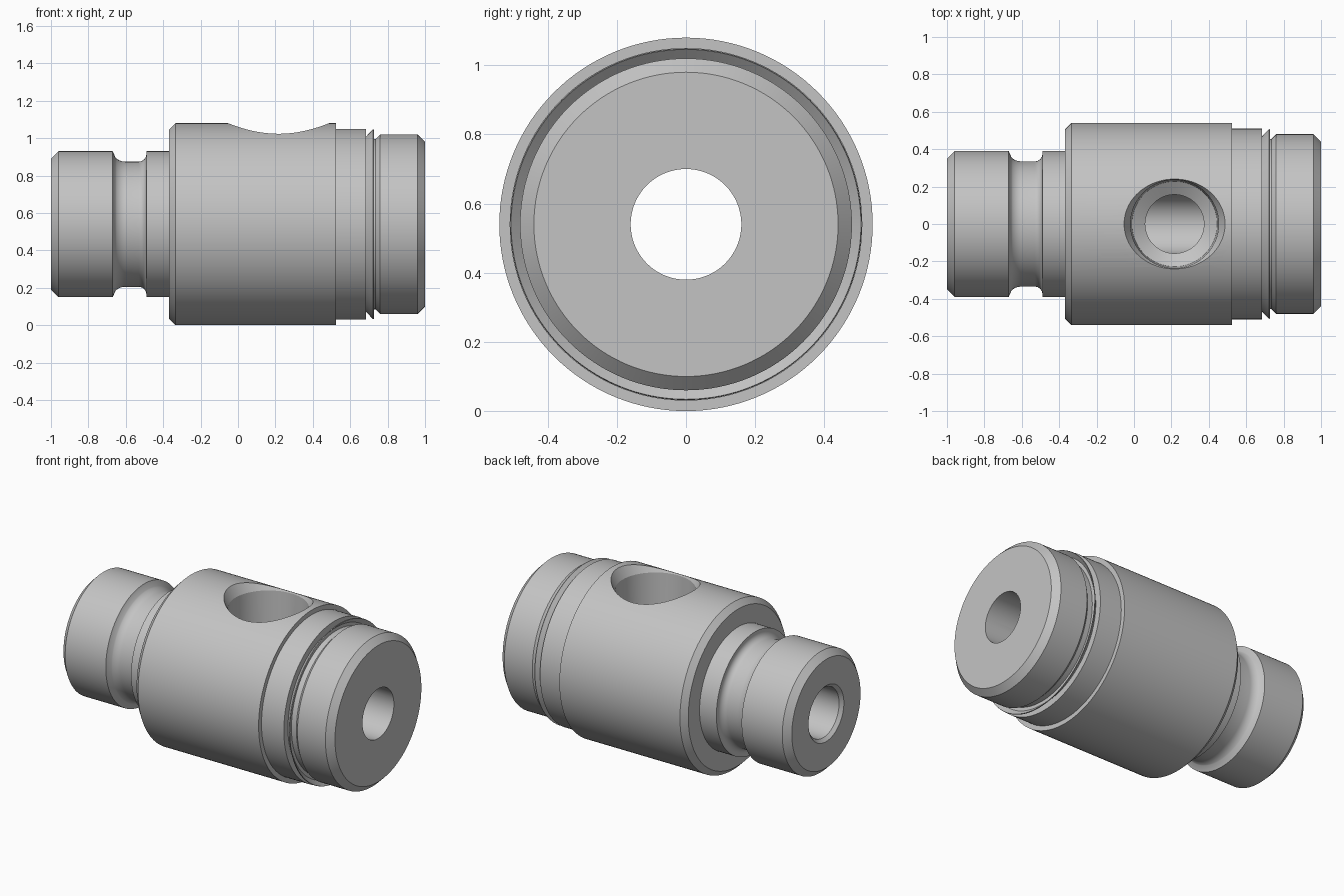
import bpy, bmesh, math
from mathutils import Vector

cube = bpy.data.objects.get("Cube")
if cube:
    bpy.data.objects.remove(cube, do_unlink=True)

AXIS_Z = 0.54      # height of the turning axis
BORE = 0.16        # through bore radius
PORT_X = 0.217     # position of the side port

steel = bpy.data.materials.new("machined grey")
steel.use_nodes = True
grey = (0.55, 0.55, 0.55, 1)
steel.diffuse_color = grey
steel.node_tree.nodes["Principled BSDF"].inputs["Base Color"].default_value = grey


def arc(cx, cr, radius, start, end, steps=8):
    """Fillet points in the (along, radius) plane, angles in degrees."""
    angles = [math.radians(start + (end - start) * i / steps) for i in range(steps + 1)]
    return [(cx + radius * math.cos(a), cr + radius * math.sin(a)) for a in angles]


def lathe(name, profile, axis, side, origin, segments=128):
    """Revolve a closed (along, radius) profile about an axis."""
    bm = bmesh.new()
    axis, side, origin = Vector(axis), Vector(side), Vector(origin)
    verts = [bm.verts.new(origin + axis * a + side * r) for a, r in profile]
    edges = [bm.edges.new((v, verts[i - 1])) for i, v in enumerate(verts)]
    bmesh.ops.spin(bm, geom=verts + edges, cent=origin, axis=axis,
                   angle=math.tau, steps=segments, use_merge=False)
    bmesh.ops.remove_doubles(bm, verts=bm.verts, dist=1e-5)
    # drop leftovers that lie on the axis
    bmesh.ops.delete(bm, geom=[e for e in bm.edges if not e.link_faces], context='EDGES')
    bmesh.ops.recalc_face_normals(bm, faces=bm.faces)
    mesh = bpy.data.meshes.new(name)
    bm.to_mesh(mesh)
    bm.free()
    mesh.materials.append(steel)
    obj = bpy.data.objects.new(name, mesh)
    bpy.context.collection.objects.link(obj)
    return obj


# Turned body: spigot, relief groove, collar, barrel, lip and nose
spigot = [(-1, BORE + 0.02), (-1, 0.35), (-0.96, 0.39), (-0.67, 0.39)]
relief = arc(-0.605, 0.405, 0.07, 225, 270) + arc(-0.53, 0.375, 0.04, 270, 360)
collar = [(-0.49, 0.39), (-0.37, 0.39)]
barrel = [(-0.37, 0.505), (-0.335, 0.54), (0.525, 0.54), (0.525, 0.51), (0.684, 0.51)]
lip = [(0.684, 0.468), (0.722, 0.508), (0.727, 0.506), (0.70, 0.477), (0.70, 0.455)]
nose = [(0.735, 0.455), (0.76, 0.48), (0.96, 0.48), (1, 0.44)]
bore = [(1, BORE), (-0.98, BORE)]
body = lathe("turned_body", spigot + relief + collar + barrel + lip + nose + bore,
             (1, 0, 0), (0, 0, 1), (0, 0, AXIS_Z))

# Side port: countersunk tapered hole with a drill-point bottom into the bore
port = [(0, 0), (0, 0.157), (0.175, 0.157), (0.22, 0.228),
        (0.475, 0.236), (0.54, 0.27), (0.62, 0.312), (0.62, 0)]
cutter = lathe("port_cutter", port, (0, 0, 1), (1, 0, 0), (PORT_X, 0, AXIS_Z), 96)
cutter.hide_render = True

cut = body.modifiers.new("port", 'BOOLEAN')
cut.operation = 'DIFFERENCE'
cut.solver = 'EXACT'
cut.object = cutter

# Bake the cut and drop the cutter
bpy.context.view_layer.update()
baked = bpy.data.meshes.new_from_object(
    body.evaluated_get(bpy.context.evaluated_depsgraph_get()))
body.modifiers.clear()
body.data = baked
bpy.data.objects.remove(cutter, do_unlink=True)

bpy.ops.object.select_all(action='DESELECT')
body.select_set(True)
bpy.context.view_layer.objects.active = body
bpy.ops.object.shade_smooth_by_angle(angle=math.radians(25))
